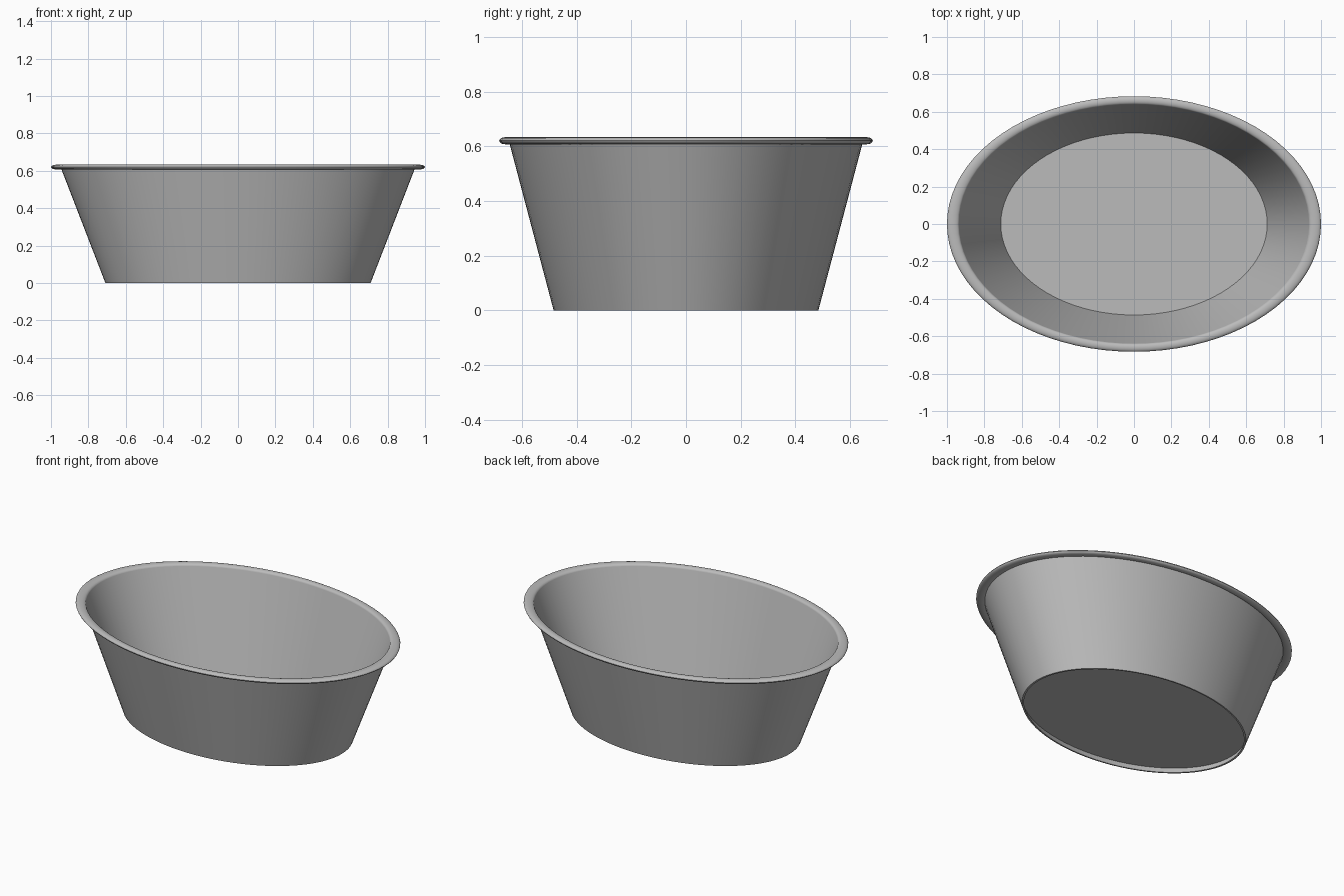
import bpy, bmesh, math

cube = bpy.data.objects.get("Cube")
if cube:
    bpy.data.objects.remove(cube, do_unlink=True)

SEGMENTS = 80
DEPTH_RATIO = 0.683   # oval depth relative to width

grey = bpy.data.materials.new("plain_grey")
grey.use_nodes = True
colour = (0.5, 0.5, 0.5, 1)
grey.diffuse_color = colour
grey.node_tree.nodes["Principled BSDF"].inputs["Base Color"].default_value = colour


def oval_lathe(name, profile, closed=True):
    """Spin a (radius, height) profile into an oval part."""
    bm = bmesh.new()
    rings = []
    for r, z in profile:
        if r == 0:
            rings.append([bm.verts.new((0, 0, z))] * SEGMENTS)
            continue
        angles = [math.tau * i / SEGMENTS for i in range(SEGMENTS)]
        rings.append([bm.verts.new((r * math.cos(a), r * DEPTH_RATIO * math.sin(a), z))
                      for a in angles])
    pairs = list(zip(rings, rings[1:]))
    if closed:
        pairs.append((rings[-1], rings[0]))
    for low, high in pairs:
        for i in range(SEGMENTS):
            j = (i + 1) % SEGMENTS
            corners = list(dict.fromkeys((low[i], low[j], high[j], high[i])))
            bm.faces.new(corners)
    bmesh.ops.recalc_face_normals(bm, faces=bm.faces)
    mesh = bpy.data.meshes.new(name)
    bm.to_mesh(mesh)
    bm.free()
    mesh.materials.append(grey)
    obj = bpy.data.objects.new(name, mesh)
    bpy.context.collection.objects.link(obj)
    bpy.ops.object.select_all(action="DESELECT")
    obj.select_set(True)
    bpy.context.view_layer.objects.active = obj
    bpy.ops.object.shade_smooth_by_angle(angle=math.radians(35))
    return obj


# Flared wall, open at both ends
oval_lathe("tub_wall", [(0.709, 0), (0.947, 0.615), (0.936, 0.62), (0.697, 0)])

# Rolled lip around the top
lip = [(0.968 + 0.032 * math.cos(a), 0.62 + 0.013 * math.sin(a))
       for a in (math.tau * k / 16 for k in range(16))]
oval_lathe("rolled_rim", lip)

# Floor, raised a little above the foot of the wall
oval_lathe("tub_floor", [(0, 0.034), (0.711, 0.034), (0.714, 0.04), (0, 0.04)], closed=False)
